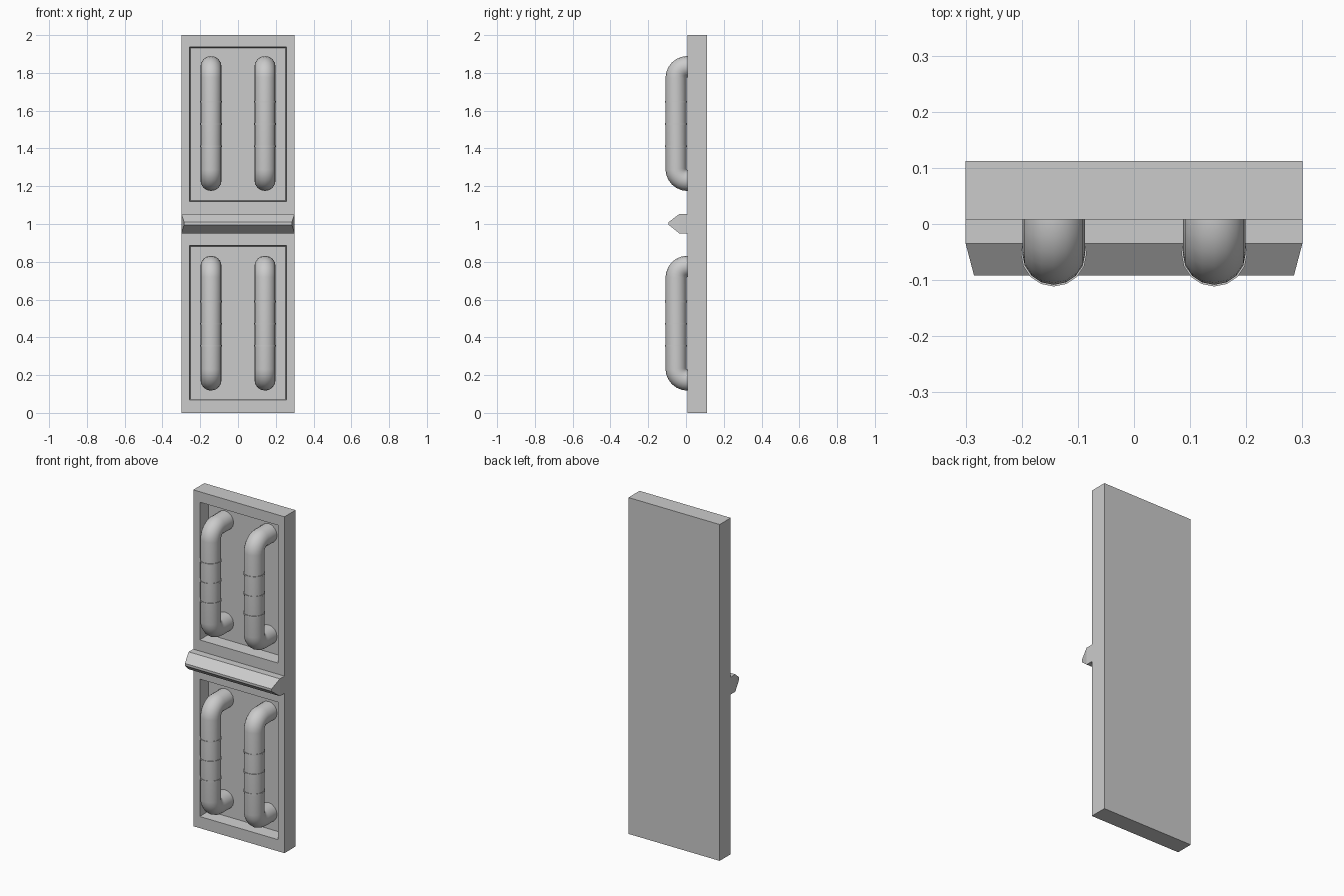
import bpy, bmesh, math

if "Cube" in bpy.data.objects:
    bpy.data.objects.remove(bpy.data.objects["Cube"])

FRONT, BACK = 0.008, 0.112      # panel front and back planes
PIPE_X, PIPE_Y, PIPE_R = 0.143, -0.0525, 0.056
BEND = 0.06


def add_object(name, bm):
    bmesh.ops.recalc_face_normals(bm, faces=bm.faces)
    mesh = bpy.data.meshes.new(name)
    bm.to_mesh(mesh)
    bm.free()
    obj = bpy.data.objects.new(name, mesh)
    bpy.context.collection.objects.link(obj)
    return obj


def smooth(obj):
    bpy.ops.object.select_all(action='DESELECT')
    obj.select_set(True)
    bpy.context.view_layer.objects.active = obj
    if obj.type == 'CURVE':
        bpy.ops.object.convert(target='MESH')
    bpy.ops.object.shade_smooth_by_angle(angle=math.radians(40))


# Back panel with two recessed, slightly tapered trays
bm = bmesh.new()
bmesh.ops.create_cube(bm, size=1)
for v in bm.verts:
    v.co = (v.co.x * 0.6, FRONT if v.co.y < 0 else BACK, v.co.z * 2 + 1)
cuts = [((x, 0, 0), (1, 0, 0)) for x in (-0.257, 0.257)]
cuts += [((0, 0, z), (0, 0, 1)) for z in (0.069, 0.886, 1.119, 1.938)]
for co, no in cuts:
    bmesh.ops.bisect_plane(bm, geom=bm.verts[:] + bm.edges[:] + bm.faces[:],
                           plane_co=co, plane_no=no)
bm.normal_update()
trays = []
for f in bm.faces:
    c = f.calc_center_median()
    if f.normal.y < -0.9 and abs(c.x) < 0.1 and f.calc_area() > 0.3:
        trays.append(f)
bmesh.ops.inset_individual(bm, faces=trays, thickness=0.008, depth=-0.075)
add_object("panel", bm)

# Middle bar: pointed profile (y, z, half width), tip tapered at the ends
profile = [(0.02, 1.053, 0.3), (-0.035, 1.053, 0.3), (-0.092, 1.01, 0.285),
           (-0.092, 0.996, 0.285), (-0.035, 0.95, 0.3), (0.02, 0.95, 0.3)]
bm = bmesh.new()
left, right = [[bm.verts.new((s * w, y, z)) for y, z, w in profile] for s in (-1, 1)]
n = len(profile)
for i in range(n):
    j = (i + 1) % n
    bm.faces.new((left[i], left[j], right[j], right[i]))
# End caps split where the taper starts
for side in (left, right):
    bm.faces.new((side[0], side[1], side[4], side[5]))
    bm.faces.new(side[1:5])
add_object("middle_bar", bm)


def pipe(name, x, low, high):
    """Handle-like pipe whose ends bend back into the tray floor."""
    arc = [i * math.pi / 2 / 6 for i in range(7)]
    cy = PIPE_Y + BEND
    top, bottom = high - PIPE_R, low + PIPE_R
    pts = [(x, 0.088, top)]
    pts += [(x, cy - BEND * math.sin(a), top - BEND + BEND * math.cos(a)) for a in arc]
    pts += [(x, cy - BEND * math.cos(a), bottom + BEND - BEND * math.sin(a)) for a in arc]
    pts += [(x, 0.088, bottom)]
    curve = bpy.data.curves.new(name, 'CURVE')
    curve.dimensions = '3D'
    curve.bevel_depth = PIPE_R
    curve.bevel_resolution = 6
    curve.use_fill_caps = True
    spline = curve.splines.new('POLY')
    spline.points.add(len(pts) - 1)
    for p, co in zip(spline.points, pts):
        p.co = (*co, 1)
    obj = bpy.data.objects.new(name, curve)
    bpy.context.collection.objects.link(obj)
    smooth(obj)


def band(name, x, z):
    """Thin raised ring around a pipe."""
    bm = bmesh.new()
    bmesh.ops.create_cone(bm, cap_ends=True, segments=16, radius1=0.0588,
                          radius2=0.0588, depth=0.009)
    bmesh.ops.translate(bm, verts=bm.verts, vec=(x, PIPE_Y, z))
    smooth(add_object(name, bm))


# Four pipes with three bands each
for row, low, high in (("lower", 0.118, 0.832), ("upper", 1.175, 1.889)):
    for side, x in (("left", -PIPE_X), ("right", PIPE_X)):
        pipe(f"{row}_{side}_pipe", x, low, high)
        for k in range(3):
            band(f"{row}_{side}_band_{k + 1}", x, low + 0.237 + k * 0.1175)
